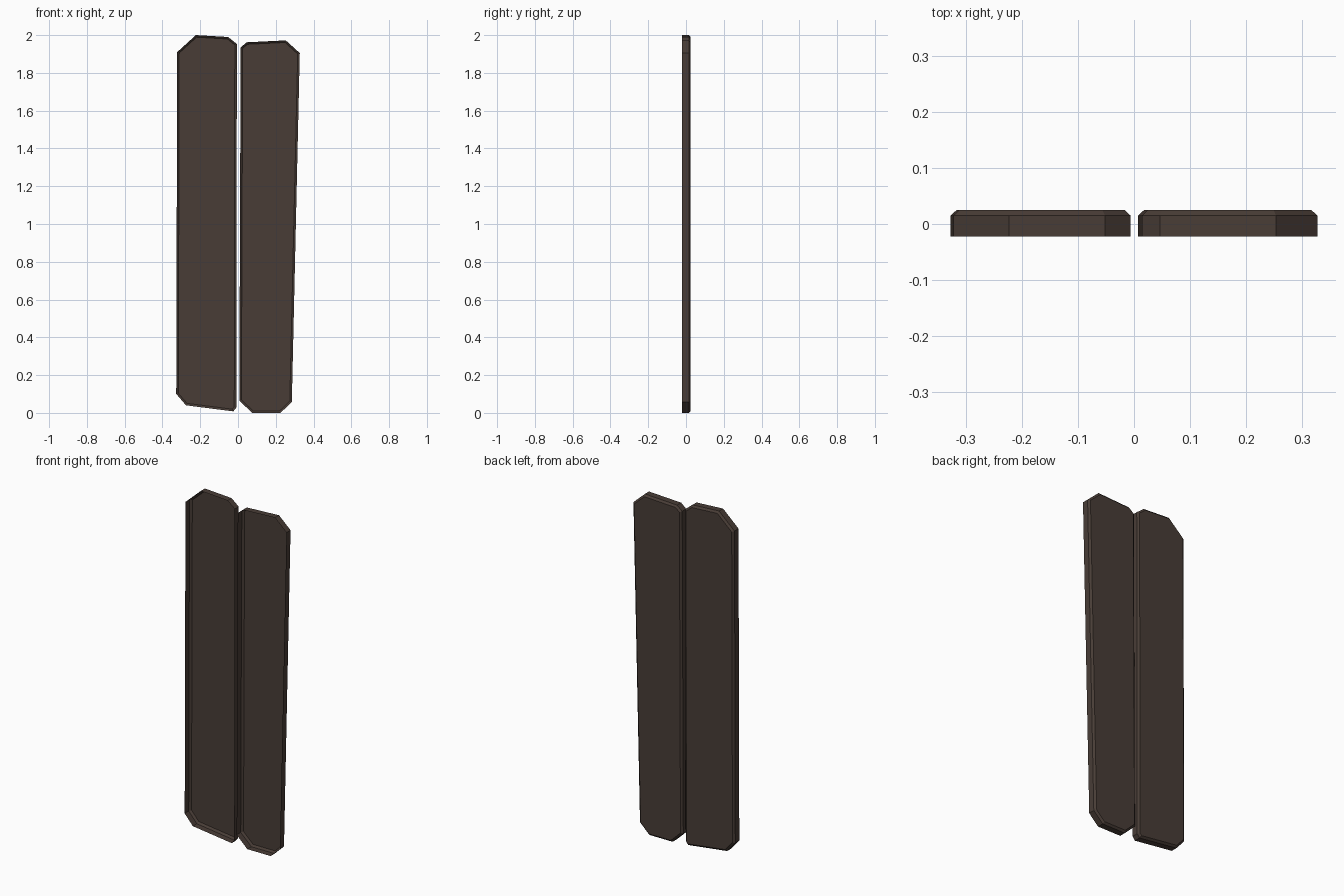
import bpy, bmesh
from mathutils import Vector

if "Cube" in bpy.data.objects:
    bpy.data.objects.remove(bpy.data.objects["Cube"])

wood = bpy.data.materials.new("dark brown wood")
wood.diffuse_color = (0.066, 0.046, 0.037, 1)
wood.use_nodes = True
wood.node_tree.nodes["Principled BSDF"].inputs["Base Color"].default_value = wood.diffuse_color

FRONT, SHOULDER, BACK, INSET = -0.022, 0.015, 0.025, 0.011


def inset_outline(pts, d):
    """Offset a counter-clockwise outline inwards by d."""
    out = []
    n = len(pts)
    for i in range(n):
        p = Vector(pts[i])
        a = (p - Vector(pts[i - 1])).normalized()
        b = (Vector(pts[(i + 1) % n]) - p).normalized()
        na, nb = Vector((-a.y, a.x)), Vector((-b.y, b.x))
        out.append(p + (na + nb) * d / (1 + na.dot(nb)))
    return out


def plank(name, pts):
    """Board shell: side walls, bevelled back rim and back face; the front is open."""
    bm = bmesh.new()
    rings = []
    for y, d in ((FRONT, 0), (SHOULDER, 0), (BACK, INSET)):
        rings.append([bm.verts.new((p[0], y, p[1])) for p in inset_outline(pts, d)])
    n = len(pts)
    for r0, r1 in zip(rings, rings[1:]):
        for i in range(n):
            j = (i + 1) % n
            bm.faces.new((r0[i], r0[j], r1[j], r1[i]))
    bm.faces.new(rings[-1])
    bm.normal_update()
    # the back face must look towards +y
    if bm.faces[:][-1].normal.y < 0:
        bmesh.ops.reverse_faces(bm, faces=bm.faces[:])
    me = bpy.data.meshes.new(name)
    bm.to_mesh(me)
    bm.free()
    me.materials.append(wood)
    ob = bpy.data.objects.new(name, me)
    bpy.context.collection.objects.link(ob)


# Outlines (x, z), counter-clockwise seen from the front
plank("left_plank", [(-0.327, 0.10), (-0.275, 0.04), (-0.025, 0.008), (-0.009, 0.028),
                     (-0.006, 1.953), (-0.052, 1.99), (-0.223, 2.0), (-0.322, 1.91)])
plank("right_plank", [(0.007, 0.065), (0.075, 0.0), (0.225, 0.0), (0.285, 0.058),
                      (0.327, 1.905), (0.253, 1.972), (0.046, 1.962), (0.014, 1.935)])
